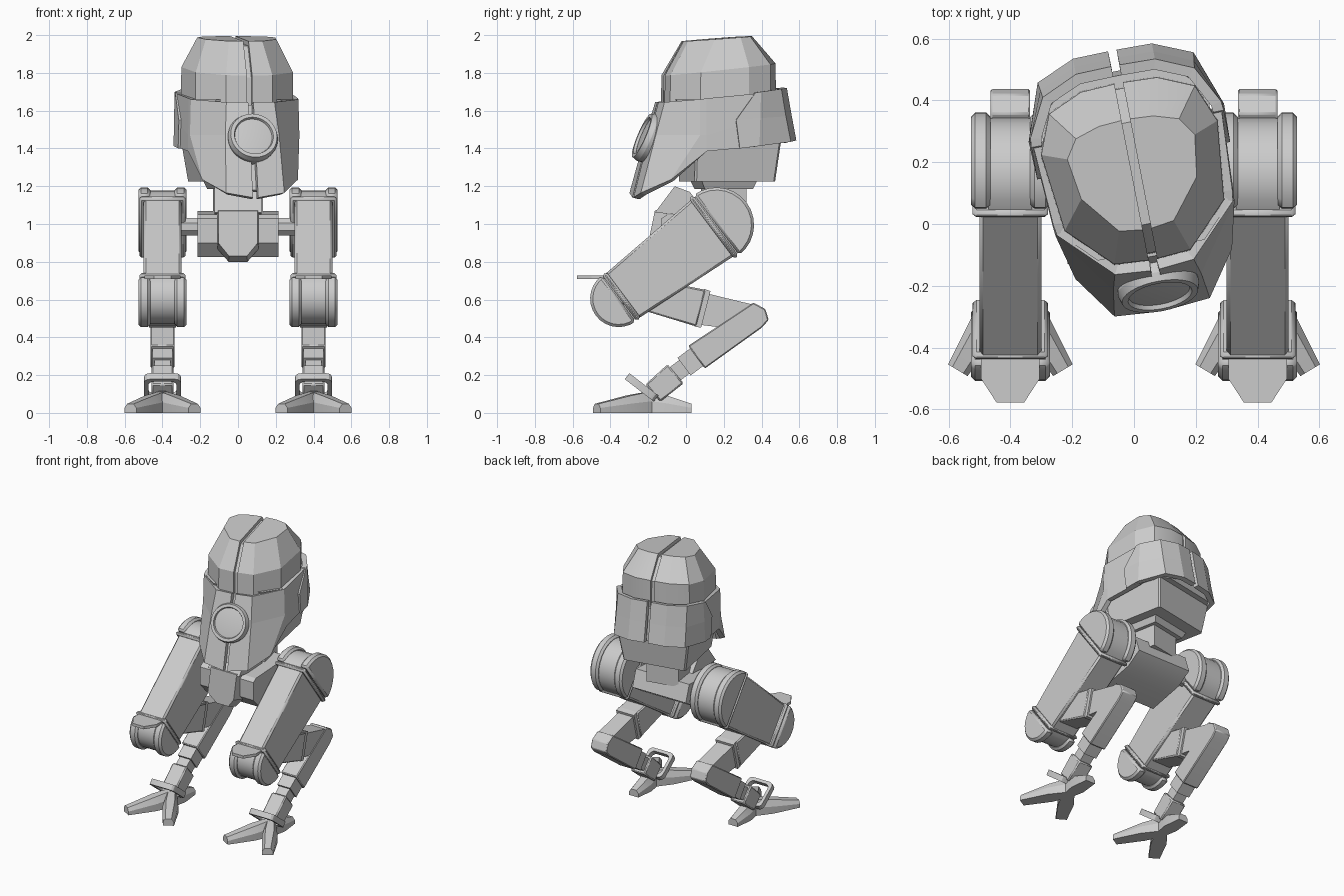
import bpy, bmesh
from math import radians, sin, cos, pi
from mathutils import Vector as V

if "Cube" in bpy.data.objects:
    bpy.data.objects.remove(bpy.data.objects["Cube"])

HEAD = ((0, 0.2, 0), radians(11))      # head pivot and turn


def finish(name, verts, faces, bevel=0, head=False, recalc=True, thick=0, mirror=False):
    me = bpy.data.meshes.new(name)
    me.from_pydata([tuple(v) for v in verts], [], faces)
    if recalc:
        bm = bmesh.new()
        bm.from_mesh(me)
        bmesh.ops.recalc_face_normals(bm, faces=bm.faces)
        bm.to_mesh(me)
        bm.free()
    ob = bpy.data.objects.new(name, me)
    bpy.context.collection.objects.link(ob)
    if not thick:
        me.shade_smooth()
        me.set_sharp_from_angle(angle=radians(22))
    else:
        ob.modifiers.new("shell", 'SOLIDIFY').thickness = thick
    if bevel:
        b = ob.modifiers.new("bevel", 'BEVEL')
        b.width, b.segments = bevel, 1
    if mirror:
        ob.modifiers.new("mirror", 'MIRROR')
    if head:
        ob.location = HEAD[0]
        ob.rotation_euler.z = HEAD[1]
    return ob


def loft(name, rings, **kw):
    n = len(rings[0])
    verts = [p for r in rings for p in r]
    faces = [(k * n + i, k * n + (i + 1) % n, (k + 1) * n + (i + 1) % n, (k + 1) * n + i)
             for k in range(len(rings) - 1) for i in range(n)]
    faces += [tuple(range(n))[::-1], tuple(range(len(verts) - n, len(verts)))]
    return finish(name, verts, faces, **kw)


def prism(name, prof, x0, x1, **kw):
    """Profile of (y, z) points pushed along x."""
    return loft(name, [[(x, y, z) for y, z in prof] for x in (x0, x1)], **kw)


def beam(name, x, p, q, h0, h1, w, **kw):
    p, q = V(p), V(q)
    d = (q - p).normalized()
    n = V((-d.y, d.x))
    return prism(name, [p + n * h0, q + n * h1, q - n * h1, p - n * h0], x - w, x + w, **kw)


def sheet(name, cols, **kw):
    """Open wall made of columns running front to back, top to bottom."""
    m = len(cols[0])
    verts = [p for c in cols for p in c]
    faces = [(i * m + j, i * m + j + 1, (i + 1) * m + j + 1, (i + 1) * m + j)
             for i in range(len(cols) - 1) for j in range(m - 1)]
    return finish(name, verts, faces, recalc=False, head=True, mirror=True, **kw)


def rect(u, v0, v1, z, c=0.0):
    return [(-u + c, v0, z), (u - c, v0, z), (u, v0 + c, z), (u, v1 - c, z),
            (u - c, v1, z), (-u + c, v1, z), (-u, v1 - c, z), (-u, v0 + c, z)]


# --- head: split dome ---
G = 0.014
band = [(G, -.32), (.125, -.312), (.262, -.175), (.29, .08), (.24, .205), (.125, .255), (G, .26)]
cap = [(G, -.22), (.09, -.21), (.19, -.085), (.21, .05), (.17, .11), (.09, .135), (G, .14)]


def level(ring, z, slope, s=1.0):
    return [(u * s if u > G else u, v * s, z + slope * v) for u, v in ring]


loft("dome_half", [level(band, 1.58, .11, 1.01), level(band, 1.822, .11), level(cap, 1.984, .075)],
     head=True, mirror=True)


def whole(ring):
    return ring + [(-u, v) for u, v in ring[::-1]]


loft("dome_core", [level(whole(band), 1.44, 0, .95), level(whole(band), 1.81, .11, .93),
                   level(whole(cap), 1.96, .075, .93)], head=True)

# --- head: helmet wall and visor in two mirrored halves ---
front = [[(G, -.355, 1.645), (G, -.405, 1.47), (G, -.49, 1.14)],
         [(.13, -.345, 1.645), (.145, -.395, 1.47), (.157, -.478, 1.165)],
         [(.29, -.185, 1.66), (.295, -.185, 1.47), (.258, -.335, 1.235)],
         [(.295, -.15, 1.665), (.298, -.15, 1.47), (.298, -.15, 1.385)],
         [(.31, .11, 1.69), (.312, .11, 1.55), (.312, .12, 1.41)]]
sheet("visor_wall", front, thick=.035)
rear = [[(.317, .11, 1.695), (.318, .005, 1.55), (.318, .025, 1.40)],
        [(.314, .14, 1.70), (.319, .135, 1.56), (.322, .13, 1.413)],
        [(.25, .262, 1.715), (.253, .286, 1.57), (.257, .312, 1.435)],
        [(.13, .315, 1.72), (.13, .34, 1.58), (.13, .366, 1.443)],
        [(G, .318, 1.722), (G, .342, 1.58), (G, .368, 1.445)]]
sheet("rear_guard", rear, thick=.035)
prism("visor_core", [(-.31, 1.63), (-.36, 1.47), (-.445, 1.18), (-.42, 1.17), (-.2, 1.42)],
      -.09, .09, head=True)
loft("helmet_core", [rect(.27, -.2, .3, 1.43, .07), rect(.275, -.29, .285, 1.66, .1)], head=True)

# --- head: lower jaw and neck plates ---
loft("jaw", [rect(.225, -.2, .235, 1.225, .01), rect(.26, -.2, .262, 1.45, .01)], head=True)
loft("neck_plate", [rect(.14, -.13, .13, 1.185), rect(.16, -.15, .15, 1.23)], head=True)
loft("neck_post", [rect(.115, -.1, .1, 1.03), rect(.115, -.1, .1, 1.2)], head=True)

# --- head: round eye with rim ---
T, N = radians(23), 32
d, up, c = V((0, -cos(T), sin(T))), V((0, sin(T), cos(T))), V((0, -.425, 1.462))


def circle(r, h):
    return [c + d * h + r * (cos(a) * V((1, 0, 0)) + sin(a) * up)
            for a in (2 * pi * i / N for i in range(N))]


loft("eye_ring", [circle(.125, -.09), circle(.134, -.01), circle(.125, .018), circle(.105, .018),
                  circle(.1, .004), circle(.09, .006)], head=True)

# --- pelvis ---
prism("pelvis_bar", [(-.06, .825), (-.13, .9), (-.13, 1.03), (-.1, 1.05), (.27, 1.07),
                     (.31, .95), (.2, .88)], -.215, .215)
loft("pelvis_front", [[(x, -.1, z) for x, z in ((-.11, 1.08), (-.11, .87), (-.05, .8), (.05, .8),
                                                (.11, .87), (.11, 1.08))],
                      [(x * .95, y, z) for x, y, z in ((-.11, -.165, 1.07), (-.11, -.2, .9),
                       (-.05, -.18, .83), (.05, -.18, .83), (.11, -.2, .9), (.11, -.165, 1.07))]])
prism("neck_brace", [(-.165, 1.06), (-.06, 1.2), (.02, 1.17), (.12, 1.04)], -.125, .125)
prism("hip_axle", [(.155 + .05 * cos(pi * i / 4 + pi / 8), .985 + .05 * sin(pi * i / 4 + pi / 8))
                   for i in range(8)], -.32, .32)

# --- legs ---
HIP, KNEE, D = V((.155, .99)), V((-.35, .61)), V((.8, .6))


def half_disc(cen, r, d, segs=14):
    n = V((-d.y, d.x))
    return [cen + r * (cos(a) * d + sin(a) * n)
            for a in (-pi / 2 + pi * i / segs for i in range(segs + 1))]


def joint_end(name, x, cen, r, d):
    """Round thigh end: two cheeks, a recessed drum and a strap."""
    for s in (-1, 1):
        a, b = sorted((x + s * .064, x + s * .128))
        prism(name + "_cheek", half_disc(cen + d * .008, r - .004, d), a, b, bevel=.014)
    prism(name + "_drum", half_disc(cen, r - .016, d), x - .07, x + .07)
    beam(name + "_strap", x, cen - d * .025, cen + d * .004, r - .003, r - .003, .122, bevel=.012)


def toe(x, ang, length):
    t = V((sin(ang), -cos(ang)))
    n = V((-t.y, t.x))
    rings = []
    for k, w, h in ((-.02, .035, .115), (.4, .052, .092), (1, .037, .048)):
        o = V((x, -.19)) + t * length * k
        rings.append([(*(o + n * a * w), z) for a, z in
                      ((-1, 0), (1, 0), (1, h * .55), (.55, h), (-.55, h), (-1, h * .55))])
    loft("toe", rings)


for x in (-.4, .4):
    beam("thigh", x, HIP, KNEE, .188, .146, .1, bevel=.012)
    joint_end("hip", x, HIP, .203, D)
    joint_end("knee", x, KNEE, .155, -D)
    # shield plate over the knee
    loft("knee_plate", [[(x + a, y, z) for a, y in ((-.095, -.43), (-.095, -.5), (-.045, -.577),
                                                    (.045, -.577), (.095, -.5), (.095, -.43))]
                        for z in (.708, .728)])
    # rear-reaching upper shin
    beam("shin_block", x, (-.32, .655), (.08, .554), .08, .1, .078, bevel=.008)
    beam("shin_collar", x, (.07, .557), (.105, .548), .103, .1, .072)
    beam("shin_link", x, (.09, .55), (.36, .5), .085, .07, .06)
    # lower leg with heel-like rear joint
    prism("lower_leg", [(.357, .584), (.42, .55), (.438, .492), (.40, .45), (.1, .235),
                        (.012, .355)], x - .064, x + .064, bevel=.006)
    beam("ankle_collar", x, (.07, .305), (-.01, .245), .058, .058, .052)
    beam("ankle_rod", x, (0, .25), (-.08, .19), .045, .045, .042)
    beam("ankle_block", x, (-.055, .207), (-.175, .105), .066, .06, .058, bevel=.008)
    # rounded guard frame around the ankle
    o, e, nrm = V((x, -.235, .135)), V((0, .79, -.61)), V((0, .61, .79))
    loops = []
    for k, h in ((1, -.02), (1, .02), (.78, .02), (.78, -.02)):
        w = .075 if k < 1 else .097
        r = .03
        pts = []
        for q, (sa, sb) in enumerate(((1, 1), (-1, 1), (-1, -1), (1, -1))):
            for i in range(4):
                a = pi / 2 * (q + i / 3)
                pts.append(o + V((1, 0, 0)) * (sa * (w - r) + r * cos(a))
                           + e * (sb * (w - r) + r * sin(a)) + nrm * h)
        loops.append(pts)
    n = len(loops[0])
    finish("ankle_guard", [p for l in loops for p in l],
           [(k * n + i, k * n + (i + 1) % n, (k + 1) % 4 * n + (i + 1) % n, (k + 1) % 4 * n + i)
            for k in range(4) for i in range(n)])
    # foot with two front toes and one heel toe
    toe(x, radians(31), .33)
    toe(x, radians(-31), .33)
    toe(x, pi, .22)
